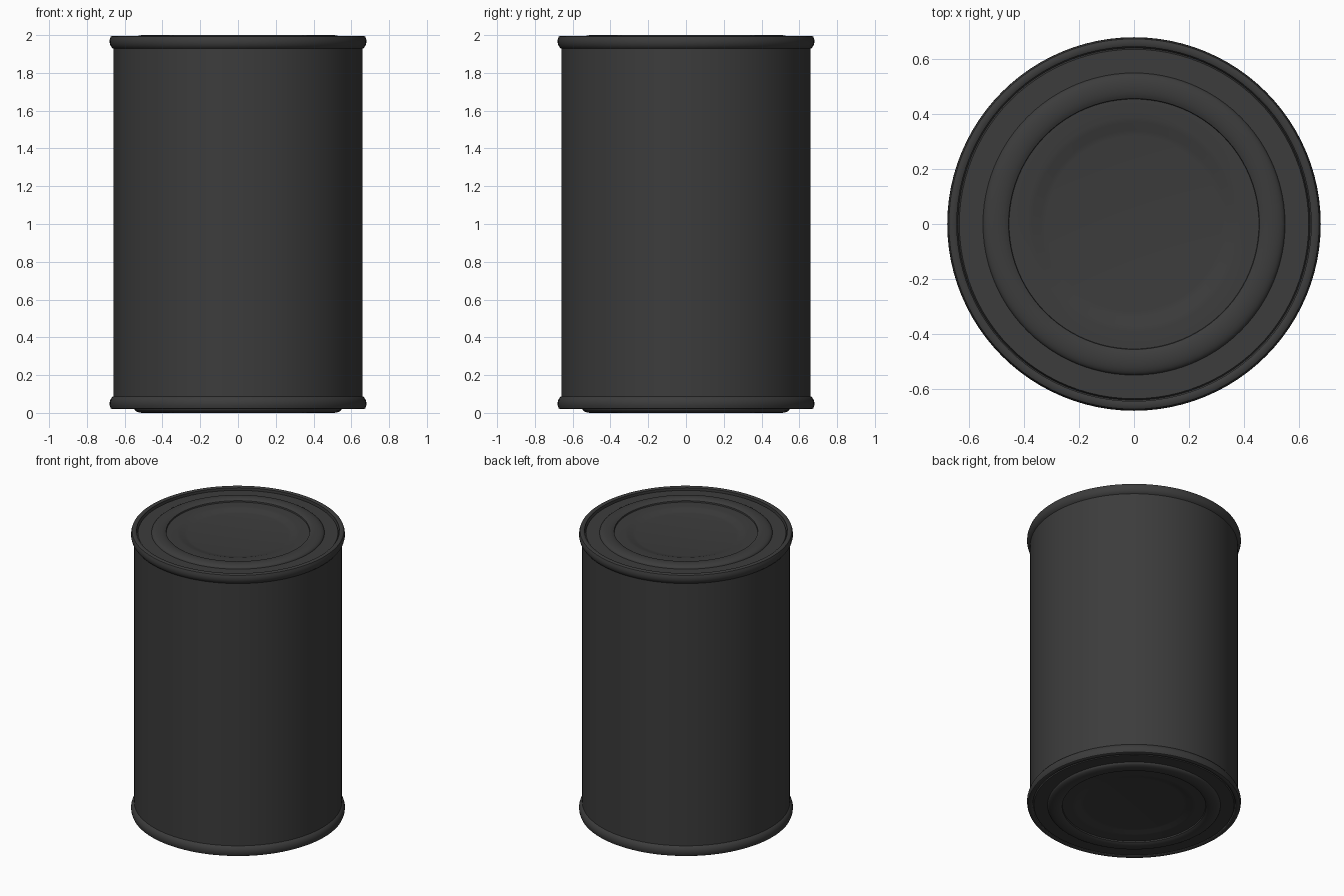
import bpy
import math

SEGMENTS = 96

cube = bpy.data.objects.get("Cube")
if cube:
    bpy.data.objects.remove(cube, do_unlink=True)

metal = bpy.data.materials.new("dark_grey_metal")
metal.use_nodes = True
color = (0.045, 0.045, 0.045, 1)
metal.diffuse_color = color
metal.node_tree.nodes["Principled BSDF"].inputs["Base Color"].default_value = color


def lathe(name, profile, flip=False):
    """Spin (radius, z) points about z; a zero radius closes to a pole."""
    verts, faces, rings = [], [], []
    for r, z in profile:
        count = SEGMENTS if r > 0 else 1
        start = len(verts)
        for i in range(count):
            a = math.tau * i / SEGMENTS
            verts.append((r * math.cos(a), r * math.sin(a), z))
        rings.append([start + i % count for i in range(SEGMENTS)])
    for low, high in zip(rings, rings[1:]):
        for i in range(SEGMENTS):
            j = (i + 1) % SEGMENTS
            face = list(dict.fromkeys((low[i], low[j], high[j], high[i])))
            faces.append(face[::-1] if flip else face)
    mesh = bpy.data.meshes.new(name)
    mesh.from_pydata(verts, [], faces)
    mesh.materials.append(metal)
    obj = bpy.data.objects.new(name, mesh)
    bpy.context.collection.objects.link(obj)
    bpy.ops.object.select_all(action="DESELECT")
    bpy.context.view_layer.objects.active = obj
    obj.select_set(True)
    bpy.ops.object.shade_smooth_by_angle(angle=math.radians(40))
    return obj


# Rolled seam: (radius, height above the seam's outer end)
seam = [(0.66, -0.068), (0.668, -0.062), (0.676, -0.05), (0.68, -0.035),
        (0.679, -0.018), (0.674, -0.004), (0.667, 0), (0.65, 0), (0.645, -0.004)]

# Lid: a flat margin, a rounded raised bead, then a step down to the centre
bead = [(0.5 + 0.05 * math.cos(a), 0.022 * math.sin(a))
        for a in (math.pi * i / 12 for i in range(11))]
lid = [(0.645, -0.004), (0.641, -0.012), (0.636, 0)] + bead + [
    (0.455, 0.002), (0.39, 0.002), (0.37, -0.001), (0.34, -0.011),
    (0.32, -0.014), (0, -0.014)]

# Can wall
lathe("can_wall", [(0.66, 0.05), (0.66, 1.95)])

# Both ends share the same pressed shapes
for end, seam_z, lid_z, side in (("top", 1.996, 1.978, 1), ("bottom", 0.02, 0.022, -1)):
    flip = side < 0
    lathe(end + "_seam", [(r, seam_z + side * h) for r, h in seam] +
          [(0.645, lid_z - side * 0.004)], flip)
    lathe(end + "_lid", [(r, lid_z + side * h) for r, h in lid], flip)
